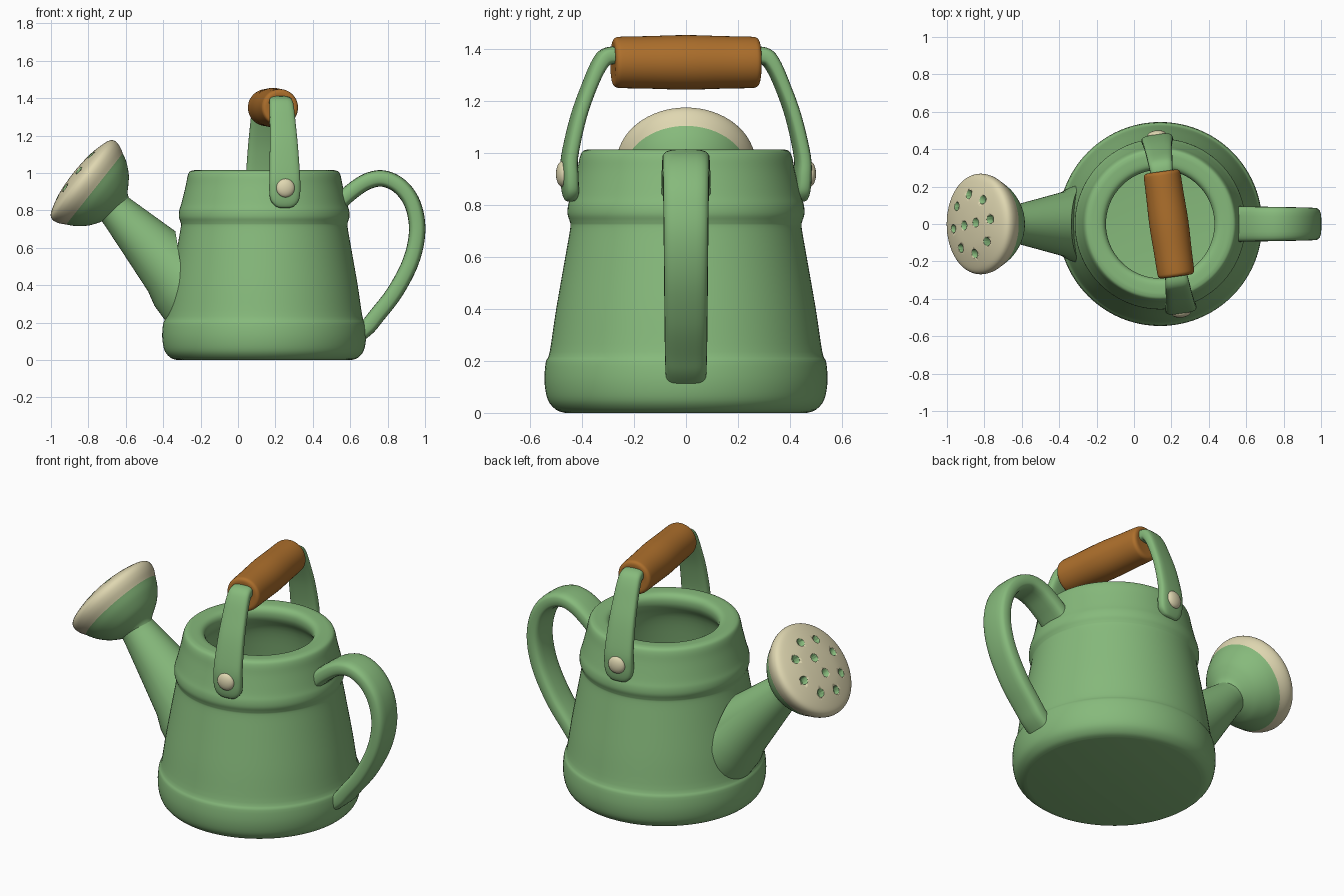
import bpy, bmesh, math
from mathutils import Vector, Matrix

if "Cube" in bpy.data.objects:
    bpy.data.objects.remove(bpy.data.objects["Cube"], do_unlink=True)


def make_material(name, rgb):
    mat = bpy.data.materials.new(name)
    mat.use_nodes = True
    mat.diffuse_color = (*rgb, 1)
    mat.node_tree.nodes["Principled BSDF"].inputs["Base Color"].default_value = (*rgb, 1)
    return mat


green = make_material("leaf green", (0.24, 0.49, 0.20))
cream = make_material("cream", (0.74, 0.68, 0.44))
wood = make_material("warm wood", (0.42, 0.16, 0.025))


def smooth_points(points, steps=6):
    """Catmull-Rom interpolation through points of any dimension."""
    pts = [points[0], *points, points[-1]]
    out = []
    for a, b, c, d in zip(pts, pts[1:], pts[2:], pts[3:]):
        for k in range(steps):
            t = k / steps
            out.append(tuple(
                q + 0.5 * t * (r - p + t * (2 * p - 5 * q + 4 * r - s + t * (3 * (q - r) + s - p)))
                for p, q, r, s in zip(a, b, c, d)))
    return out + [tuple(points[-1])]


def finish(name, bm, mats, angle=40):
    bmesh.ops.recalc_face_normals(bm, faces=bm.faces)
    mesh = bpy.data.meshes.new(name)
    bm.to_mesh(mesh)
    bm.free()
    for mat in mats:
        mesh.materials.append(mat)
    obj = bpy.data.objects.new(name, mesh)
    bpy.context.collection.objects.link(obj)
    bpy.ops.object.select_all(action="DESELECT")
    obj.select_set(True)
    bpy.context.view_layer.objects.active = obj
    bpy.ops.object.shade_smooth_by_angle(angle=math.radians(angle))
    return obj


def loft(rings):
    """Skin a list of point rings and cap both ends."""
    bm = bmesh.new()
    rows = [[bm.verts.new(p) for p in ring] for ring in rings]
    n = len(rows[0])
    for a, b in zip(rows, rows[1:]):
        for i in range(n):
            bm.faces.new((a[i], a[(i + 1) % n], b[(i + 1) % n], b[i]))
    bm.faces.new(rows[0])
    bm.faces.new(rows[-1])
    return bm


def revolve(profile, origin, axis, sides=64):
    """Turn (radius, distance) pairs round an axis."""
    place = Matrix.Translation(origin) @ Vector(axis).to_track_quat("Z", "Y").to_matrix().to_4x4()
    turn = [math.tau * i / sides for i in range(sides)]
    return loft([[place @ Vector((r * math.cos(a), r * math.sin(a), t)) for a in turn]
                 for r, t in profile])


def sweep(path, side, place=Matrix(), sides=24):
    """Sweep a soft rectangle along (point, half width, half thickness) rows in a plane."""
    rings = []
    pts = [Vector(p[:3]) for p in path]
    for i, row in enumerate(path):
        tangent = (pts[min(i + 1, len(pts) - 1)] - pts[max(i - 1, 0)]).normalized()
        normal = tangent.cross(side)
        ring = []
        for k in range(sides):
            c, s = math.cos(math.tau * k / sides), math.sin(math.tau * k / sides)
            c, s = (math.copysign(abs(v) ** 0.6, v) for v in (c, s))
            ring.append(place @ (pts[i] + side * row[3] * c + normal * row[4] * s))
        rings.append(ring)
    return loft(rings)


UP = Vector((0, 0, 1))
BODY = Vector((0.14, 0, 0))

# Body: flared vessel with a heavy foot, a raised shoulder band and a thick rim
outside = smooth_points([
    (0.465, 0), (0.50, 0.012), (0.532, 0.05), (0.545, 0.12), (0.54, 0.195), (0.525, 0.235),
    (0.50, 0.40), (0.465, 0.60), (0.446, 0.71), (0.447, 0.735), (0.456, 0.765), (0.454, 0.80),
    (0.442, 0.84), (0.42, 0.93), (0.409, 0.985), (0.397, 1.008), (0.375, 1.015)], 4)
inside = smooth_points([
    (0.375, 1.015), (0.32, 1.012), (0.296, 0.995), (0.29, 0.965), (0.30, 0.93),
    (0.34, 0.86), (0.375, 0.70), (0.435, 0.30), (0.44, 0.10), (0.40, 0.07)], 4)
finish("can_body", revolve([(0.02, 0)] + outside + inside[1:] + [(0.02, 0.07)], BODY, UP, 96), [green])

# Spout: tapered tube trimmed inside the body wall
bm = revolve([(0.25, -0.40), (0.205, -0.06), (0.176, 0.02), (0.135, 0.24), (0.102, 0.42),
              (0.092, 0.48), (0.095, 0.54)],
             (-0.34, 0, 0.475), (-0.69, 0, 0.72), 48)
cut = bmesh.ops.bisect_plane(bm, geom=bm.verts[:] + bm.edges[:] + bm.faces[:],
                             plane_co=(-0.30, 0, 0.47), plane_no=(1, 0, 0.16), clear_outer=True)
bmesh.ops.holes_fill(bm, edges=[e for e in cut["geom_cut"] if isinstance(e, bmesh.types.BMEdge)])
finish("spout", bm, [green])

# Sprinkler rose: domed cream face on a green bowl
rose_origin = Vector((-0.83, 0, 0.965))
rose_axis = Vector((-0.78, 0, 0.62)).normalized()
bowl = [(0.07, -0.27), (0.09, -0.235), (0.135, -0.205), (0.175, -0.175), (0.218, -0.125), (0.243, -0.08)]
face = [(0.243, -0.08), (0.262, -0.045), (0.269, -0.012), (0.258, 0.014), (0.22, 0.032),
        (0.14, 0.052), (0.06, 0.06), (0.004, 0.062)]
bm = revolve(smooth_points(bowl, 4) + smooth_points(face, 4)[1:], rose_origin, rose_axis)
for f in bm.faces:
    if (f.calc_center_median() - rose_origin).dot(rose_axis) > -0.08:
        f.material_index = 1
rose = finish("sprinkler_rose", bm, [green, cream])

# Water holes: a ring of eight round a pair
up_face = Vector((-rose_axis.z * -1, 0, -rose_axis.x))
spots = [(0.16, 9 + 45 * i) for i in range(8)] + [(0.05, 9), (0.05, 189)]
bm = bmesh.new()
for radius, degrees in spots:
    a = math.radians(degrees)
    pos = rose_origin + rose_axis * 0.055 + radius * (up_face * math.cos(a) + Vector((0, math.sin(a), 0)))
    bmesh.ops.create_cone(bm, cap_ends=True, segments=16, radius1=0.022, radius2=0.026, depth=0.09,
                          matrix=Matrix.Translation(pos) @ rose_axis.to_track_quat("Z", "Y").to_matrix().to_4x4())
cutter = finish("hole_cutter", bm, [green])
cutter.hide_render = True
mod = rose.modifiers.new("holes", "BOOLEAN")
mod.operation, mod.object, mod.solver = "DIFFERENCE", cutter, "EXACT"
mod.material_mode = "TRANSFER"
bpy.context.view_layer.objects.active = rose
bpy.ops.object.modifier_apply(modifier=mod.name)
bpy.data.objects.remove(cutter, do_unlink=True)

# Rear handle: flat looped strap
loop = [(0.53, 0.83), (0.60, 0.895), (0.69, 0.955), (0.78, 0.97), (0.87, 0.925), (0.935, 0.83),
        (0.958, 0.69), (0.925, 0.53), (0.84, 0.365), (0.74, 0.235), (0.69, 0.175), (0.62, 0.12)]
rows = [(x, 0, z, 0.096 - 0.018 * i / 11, 0.044) for i, (x, z) in enumerate(loop)]
finish("rear_handle", sweep(smooth_points(rows), Vector((0, 1, 0))), [green])

# Carrying bail, turned slightly about the vertical: straps, rivets and grip
bail = Matrix.Translation((0.187, 0, 0)) @ Matrix.Rotation(math.radians(8), 4, "Z")
strap = [(0.445, 0.815, 0.03, 0.015), (0.446, 0.825, 0.052, 0.024), (0.45, 0.855, 0.076, 0.029),
         (0.453, 0.91, 0.084, 0.03), (0.452, 0.99, 0.082, 0.028), (0.418, 1.14, 0.076, 0.027),
         (0.375, 1.26, 0.07, 0.027), (0.335, 1.345, 0.066, 0.03), (0.30, 1.375, 0.062, 0.034),
         (0.23, 1.375, 0.055, 0.034)]
for label, sign in (("front", -1), ("back", 1)):
    rows = [(0, sign * y, z, w, h) for y, z, w, h in strap]
    finish(label + "_strap", sweep(smooth_points(rows, 5), Vector((1, 0, 0)), bail), [green])
    bm = bmesh.new()
    bmesh.ops.create_uvsphere(bm, u_segments=24, v_segments=16, radius=0.05, matrix=bail
                              @ Matrix.Translation((0, sign * 0.48, 0.92)) @ Matrix.Diagonal((1, 0.5, 1, 1)))
    finish(label + "_rivet", bm, [cream])

half = [(0.06, -0.283), (0.082, -0.283), (0.095, -0.274), (0.099, -0.25), (0.101, -0.15)]
grip = half + [(0.105, 0)] + [(r, -t) for r, t in reversed(half)]
finish("wooden_grip", revolve(smooth_points(grip, 4), bail @ Vector((0, 0, 1.35)),
                              bail.to_3x3() @ Vector((0, 1, 0)), 48), [wood])
